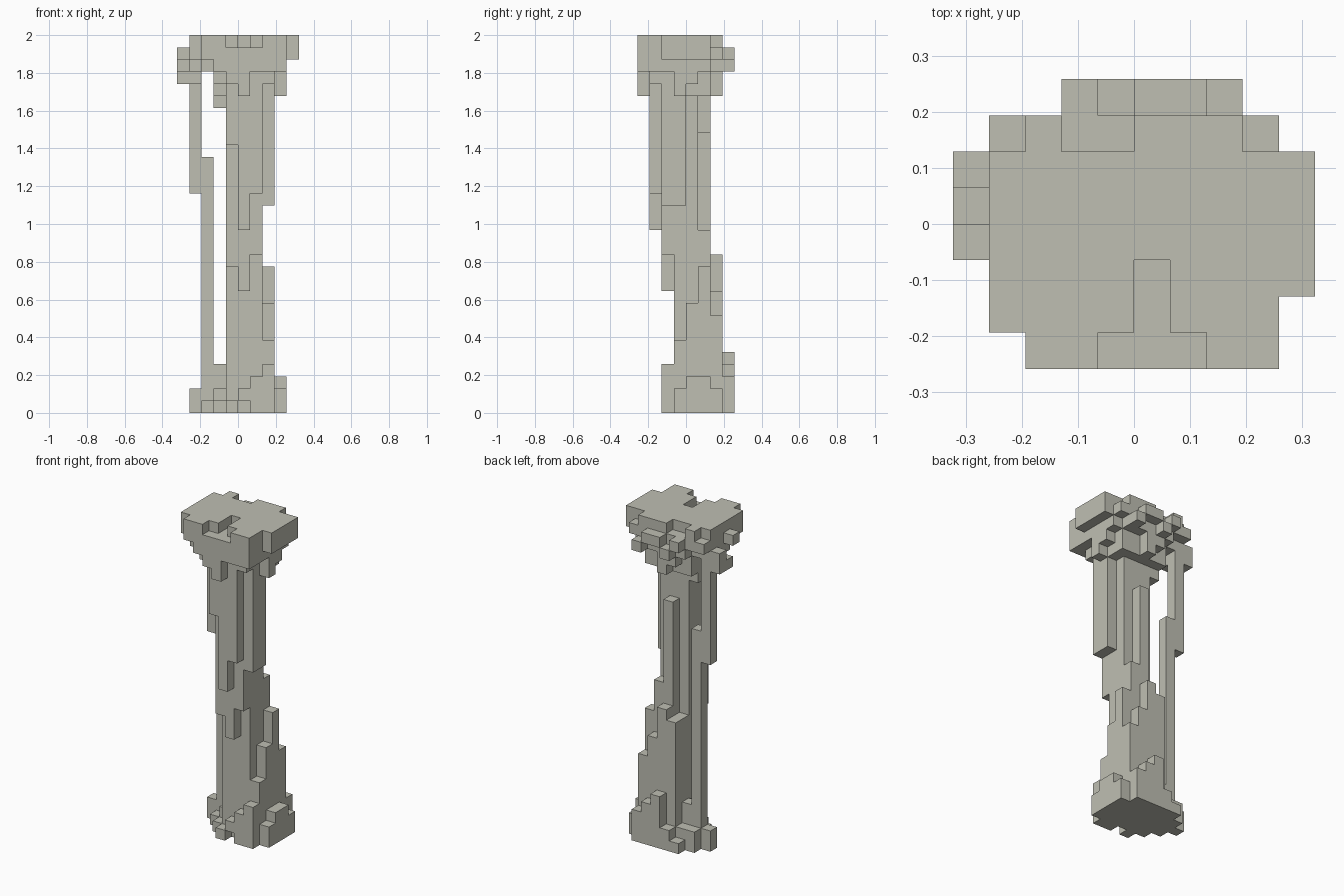
import bpy
import bmesh
from mathutils import Vector

cube = bpy.data.objects.get("Cube")
if cube:
    bpy.data.objects.remove(cube, do_unlink=True)

U = 2 / 31  # edge of one block

stone = bpy.data.materials.new("pale_stone")
STONE = (0.52, 0.52, 0.45, 1)
stone.diffuse_color = STONE
stone.use_nodes = True
stone.node_tree.nodes["Principled BSDF"].inputs["Base Color"].default_value = STONE

# Each box is (x0, x1, y0, y1, z0, z1) in blocks
BASE = [
    (-1, 3, -1, 3, 0, 3),
    # front steps
    (-1, 0, -2, -1, 0, 1), (0, 1, -2, -1, 1, 2),
    (1, 2, -2, -1, 0, 3), (2, 3, -2, -1, 0, 4),
    # side steps
    (3, 4, -1, 3, 0, 2), (3, 4, 0, 2, 2, 3),
    # back steps
    (2, 3, 3, 4, 0, 3), (1, 2, 3, 4, 0, 4), (0, 1, 3, 4, 0, 5),
    (-1, 0, 3, 4, 0, 2), (-2, -1, 3, 4, 0, 1),
    # scattered left-hand rubble
    (-2, -1, -1, 0, 0, 1), (-2, -1, 0, 1, 0, 2), (-2, -1, 1, 2, 0, 4),
    (-2, -1, 2, 3, 0, 2), (-3, -2, 0, 1, 0, 1), (-3, -2, 2, 3, 0, 2),
    (-4, -3, 1, 2, 0, 2),
]
SHAFT = [
    (-1, 2, -1, 1, 3, 28),
    # back ribs
    (-1, 0, 1, 2, 3, 12), (0, 1, 1, 2, 3, 23), (1, 2, 1, 2, 3, 15),
    (-1, 0, 2, 3, 3, 12), (0, 1, 2, 3, 3, 13), (1, 2, 2, 3, 3, 10),
    # rising side ribs
    (2, 3, -1, 0, 3, 6), (2, 3, 0, 1, 3, 9), (2, 3, 1, 2, 3, 12), (2, 3, 2, 3, 3, 8),
    # hanging front ribs
    (-1, 0, -2, -1, 12, 28), (0, 1, -2, -1, 10, 28), (1, 2, -2, -1, 13, 28),
    (-1, 0, -3, -2, 22, 28), (0, 1, -3, -2, 15, 28), (1, 2, -3, -2, 18, 28),
    (2, 3, -2, 0, 17, 28),
]
THIN_STRUT = [(-3, -2, 1, 2, 0, 21), (-4, -3, 1, 2, 18, 29)]
CAPITAL = [
    (-2, 2, -1, 1, 25, 26),
    (-2, 3, -2, 2, 26, 27), (0, 1, -4, -2, 26, 27), (3, 4, -1, 0, 26, 27), (0, 1, 2, 3, 26, 27),
    (-2, 3, -3, 2, 27, 28), (-1, 1, -4, -3, 27, 28), (3, 4, -1, 1, 27, 28), (-1, 1, 2, 3, 27, 28),
    (-3, 4, -3, 2, 28, 29), (-2, 4, -4, -3, 28, 29), (-2, 3, 2, 3, 28, 29),
    (-4, -3, -1, 2, 28, 29),
    (-4, 4, -3, 3, 29, 30), (-3, 4, -4, -3, 29, 30), (4, 5, -2, 2, 29, 30),
    # side knobs
    (-5, -4, -1, 0, 29, 30), (-5, -4, 0, 1, 27, 28), (-5, -4, 1, 2, 27, 29), (-4, -3, 0, 1, 27, 28),
    # back knobs
    (0, 2, 3, 4, 29, 30), (-1, 0, 3, 4, 28, 29), (-2, -1, 3, 4, 29, 30), (2, 3, 3, 4, 28, 29),
]
TOP_SLAB = [
    (-4, 5, -1, 2, 30, 31),
    (-4, 0, -3, -1, 30, 31), (1, 4, -3, -1, 30, 31), (4, 5, -2, -1, 30, 31),
    (-3, -1, -4, -3, 30, 31), (2, 4, -4, -3, 30, 31),
    (-3, -2, 2, 3, 30, 31), (0, 3, 2, 3, 30, 31),
]


def cells(boxes):
    return {(x, y, z) for x0, x1, y0, y1, z0, z1 in boxes
            for x in range(x0, x1) for y in range(y0, y1) for z in range(z0, z1)}


parts = {"stepped_base": cells(BASE), "ribbed_shaft": cells(SHAFT),
         "thin_strut": cells(THIN_STRUT), "flared_capital": cells(CAPITAL),
         "top_slab": cells(TOP_SLAB)}
solid = set().union(*parts.values())


def build(name, blocks):
    """Skin the outer sides of the blocks and merge the flat areas."""
    bm = bmesh.new()
    for cell in sorted(blocks):
        for axis in range(3):
            for side in (0, 1):
                near = list(cell)
                near[axis] += 2 * side - 1
                if tuple(near) in solid:
                    continue
                a, b = (axis + 1) % 3, (axis + 2) % 3
                ring = []
                for da, db in ((0, 0), (1, 0), (1, 1), (0, 1)):
                    p = Vector(cell)
                    p[axis] += side
                    p[a] += da
                    p[b] += db
                    ring.append(bm.verts.new(p * U))
                bm.faces.new(ring if side else ring[::-1])
    bmesh.ops.remove_doubles(bm, verts=bm.verts, dist=U * 0.01)
    bmesh.ops.dissolve_limit(bm, angle_limit=0.01, verts=bm.verts, edges=bm.edges)
    mesh = bpy.data.meshes.new(name)
    bm.to_mesh(mesh)
    bm.free()
    mesh.materials.append(stone)
    bpy.context.collection.objects.link(bpy.data.objects.new(name, mesh))


used = set()
for part_name, blocks in parts.items():
    build(part_name, blocks - used)
    used |= blocks
